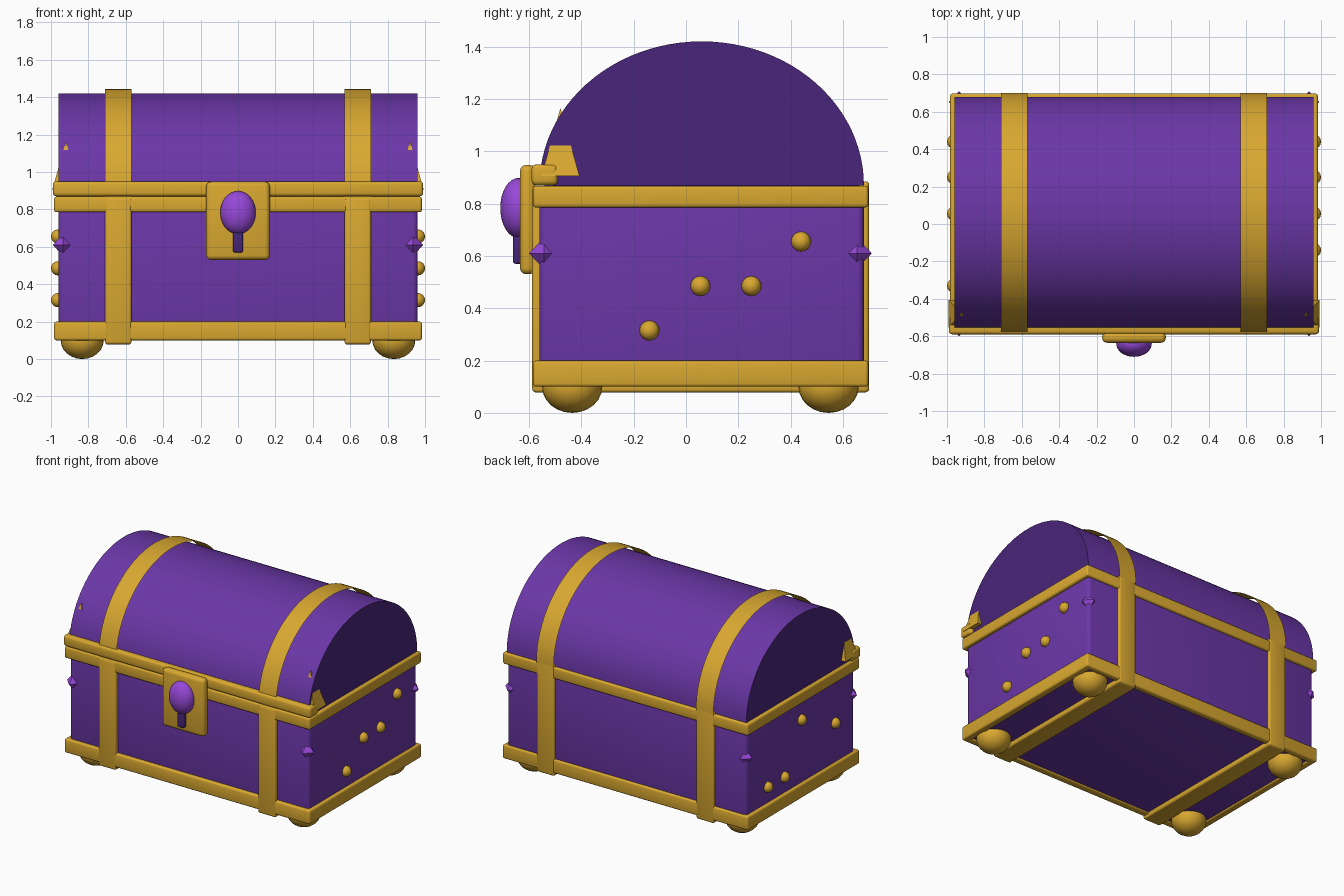
import bpy, bmesh, math
from mathutils import Matrix

if "Cube" in bpy.data.objects:
    bpy.data.objects.remove(bpy.data.objects["Cube"])


def mat(name, r, g, b):
    lin = [((c / 255 + 0.055) / 1.055) ** 2.4 for c in (r, g, b)]
    m = bpy.data.materials.new(name)
    m.diffuse_color = (*lin, 1)
    m.use_nodes = True
    m.node_tree.nodes["Principled BSDF"].inputs["Base Color"].default_value = m.diffuse_color
    return m


PURPLE = mat("purple", 107, 55, 168)
DARK = mat("dark purple", 73, 37, 122)
GOLD = mat("gold", 217, 168, 48)
GEM = mat("bright violet", 150, 72, 216)


def finish(name, bm, mats, smooth=True):
    me = bpy.data.meshes.new(name)
    bm.to_mesh(me)
    bm.free()
    ob = bpy.data.objects.new(name, me)
    bpy.context.collection.objects.link(ob)
    for m in mats:
        me.materials.append(m)
    if smooth:
        bpy.ops.object.select_all(action='DESELECT')
        ob.select_set(True)
        bpy.context.view_layer.objects.active = ob
        bpy.ops.object.shade_smooth_by_angle(angle=math.radians(35))
    return ob


def box(name, x0, x1, y0, y1, z0, z1, m, bevel=0.012):
    bm = bmesh.new()
    mx = Matrix.Translation(((x0 + x1) / 2, (y0 + y1) / 2, (z0 + z1) / 2))
    bmesh.ops.create_cube(bm, size=1, matrix=mx @ Matrix.Diagonal((x1 - x0, y1 - y0, z1 - z0, 1)))
    bmesh.ops.bevel(bm, geom=bm.edges[:], offset=bevel, segments=3, profile=0.5, affect='EDGES')
    return finish(name, bm, [m])


def ball(name, c, r, m, seg=24):
    bm = bmesh.new()
    bmesh.ops.create_uvsphere(bm, u_segments=seg, v_segments=seg // 2, radius=1,
                              matrix=Matrix.Translation(c) @ Matrix.Diagonal((*r, 1)))
    return finish(name, bm, [m])


CY, CZ = 0.06, 0.87


def arc(ry, rz, n=48):
    return [(CY - ry * math.cos(math.pi * i / n), CZ + rz * math.sin(math.pi * i / n))
            for i in range(n + 1)]


# chest body
box("chest_body", -0.96, 0.96, -0.56, 0.68, 0.11, 0.87, PURPLE, 0.025)

# domed lid with darker end panels
bm = bmesh.new()
rings = [[bm.verts.new((x, y, z)) for y, z in arc(0.62, 0.55)] for x in (-0.96, 0.96)]
n = len(rings[0])
for i in range(n):
    j = (i + 1) % n
    bm.faces.new((rings[0][i], rings[1][i], rings[1][j], rings[0][j]))
for r in rings:
    bm.faces.new(r).material_index = 1
bmesh.ops.recalc_face_normals(bm, faces=bm.faces[:])
finish("lid", bm, [PURPLE, DARK])

# bottom trim and rim frames
for name, z0, z1 in (("bottom_trim", 0.10, 0.20), ("rim_trim", 0.785, 0.868)):
    box(name + "_front", -0.98, 0.98, -0.585, -0.53, z0, z1, GOLD)
    box(name + "_back", -0.98, 0.98, 0.65, 0.697, z0, z1, GOLD)
    for s, side in ((1, "right"), (-1, "left")):
        xs = sorted((s * 0.93, s * 0.983))
        box(name + "_" + side, *xs, -0.585, 0.697, z0, z1, GOLD)

# front lip of the lid
box("lid_lip", -0.99, 0.99, -0.59, -0.49, 0.87, 0.95, GOLD, 0.018)

for s, side in ((1, "right"), (-1, "left")):
    # straps around the body
    a, b = sorted((s * 0.57, s * 0.71))
    box("front_strap_" + side, a, b, -0.588, -0.54, 0.08, 0.86, GOLD)
    box("back_strap_" + side, a, b, 0.65, 0.70, 0.08, 0.885, GOLD)
    box("bottom_strap_" + side, a, b, -0.585, 0.697, 0.078, 0.13, GOLD)

    # thin strap sheet over the lid
    bm = bmesh.new()
    p = [[bm.verts.new((x, y, z)) for y, z in arc(0.64, 0.575)] for x in (a, b)]
    for i in range(len(p[0]) - 1):
        bm.faces.new((p[0][i], p[1][i], p[1][i + 1], p[0][i + 1]))
    finish("lid_strap_" + side, bm, [GOLD])

    # pyramid spike on the lid corner
    bm = bmesh.new()
    bmesh.ops.create_cone(bm, cap_ends=True, segments=4, radius1=0.073 * math.sqrt(2), radius2=0, depth=0.26,
                          matrix=Matrix.Translation((s * 0.92, -0.48, 1.035)) @ Matrix.Rotation(math.pi / 4, 4, 'Z'))
    finish("corner_spike_" + side, bm, [GOLD], False)

    # feet and corner gems
    for y, gy, end in ((-0.435, -0.543, "front"), (0.545, 0.653, "back")):
        ball(f"foot_{end}_{side}", (s * 0.833, y, 0.1), (0.115, 0.115, 0.1), GOLD)
        bm = bmesh.new()
        bmesh.ops.create_uvsphere(bm, u_segments=4, v_segments=2, radius=1,
                                  matrix=Matrix.Translation((s * 0.935, gy, 0.61))
                                  @ Matrix.Diagonal((0.055, 0.057, 0.06, 1)))
        finish(f"corner_gem_{end}_{side}", bm, [GEM], False)

# studs on the end panels
STUDS = {1: [(-0.14, 0.315), (0.055, 0.485), (0.25, 0.485), (0.44, 0.655)],
         -1: [(0.44, 0.315), (0.25, 0.315), (0.055, 0.655), (-0.33, 0.485)]}
for s, pts in STUDS.items():
    for y, z in pts:
        ball("side_stud", (s * 0.962, y, z), (0.038, 0.038, 0.038), GOLD, 16)

# lock plate, gem and keyhole
box("lock_plate", -0.17, 0.17, -0.635, -0.575, 0.53, 0.948, GOLD, 0.025)
ball("lock_gem", (0, -0.64, 0.783), (0.095, 0.07, 0.115), GEM, 32)
box("keyhole", -0.027, 0.027, -0.662, -0.62, 0.57, 0.73, DARK, 0.01)
